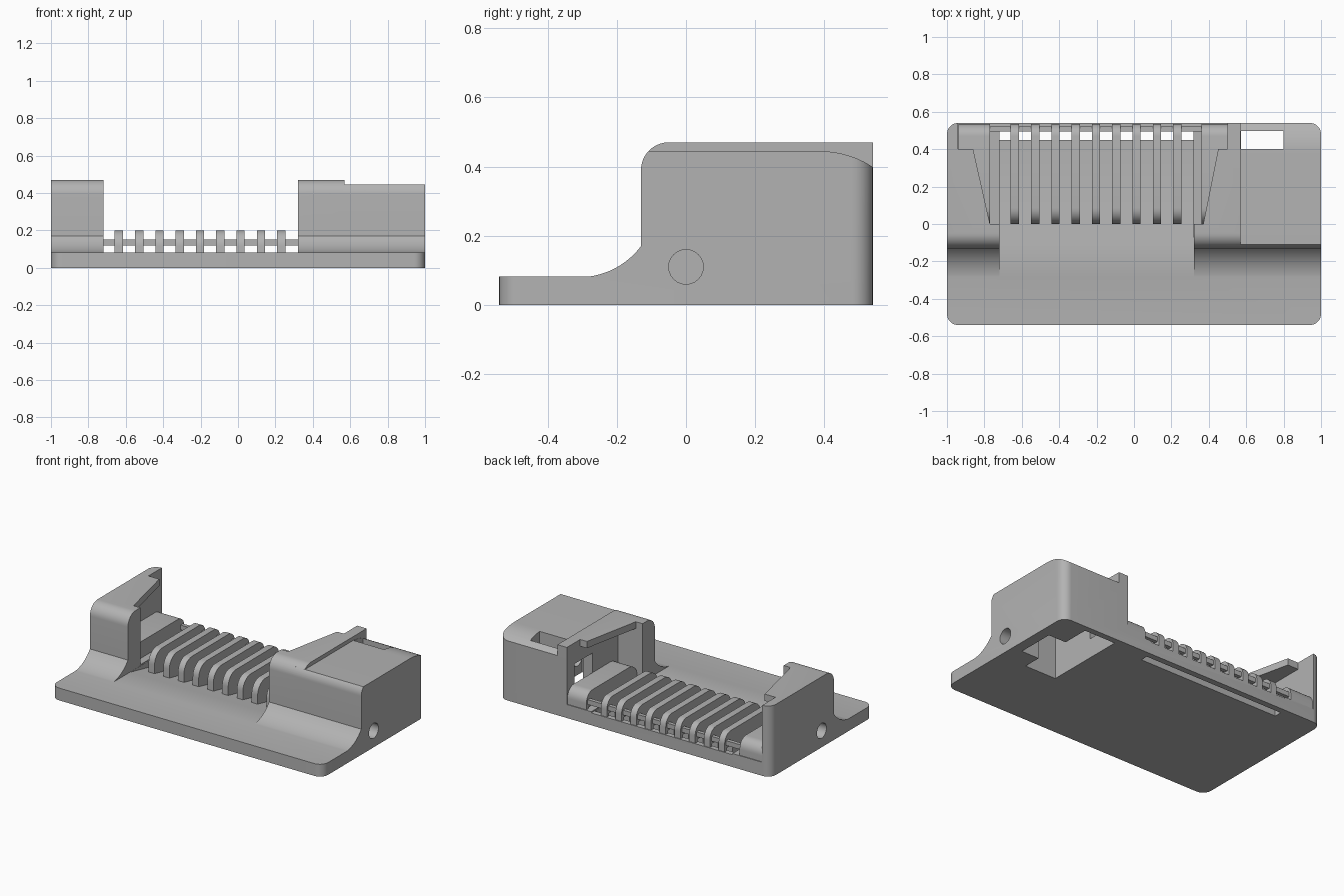
import bpy, bmesh, math
from mathutils import Vector

old = bpy.data.objects.get("Cube")
if old:
    bpy.data.objects.remove(old, do_unlink=True)

grey = bpy.data.materials.new("plain_grey")
grey.use_nodes = True
colour = (0.45, 0.45, 0.45, 1)
grey.diffuse_color = colour
grey.node_tree.nodes["Principled BSDF"].inputs["Base Color"].default_value = colour


def prism(name, points, lo, hi, axis="x"):
    """Extrude an outline: (y, z) along x, or (x, y) along z."""
    bm = bmesh.new()
    place = (lambda p: (lo, p[0], p[1])) if axis == "x" else (lambda p: (p[0], p[1], lo))
    face = bm.faces.new([bm.verts.new(place(p)) for p in points])
    move = Vector((hi - lo, 0, 0)) if axis == "x" else Vector((0, 0, hi - lo))
    made = bmesh.ops.extrude_face_region(bm, geom=[face])
    bmesh.ops.translate(bm, vec=move, verts=[v for v in made["geom"] if isinstance(v, bmesh.types.BMVert)])
    bmesh.ops.recalc_face_normals(bm, faces=bm.faces)
    mesh = bpy.data.meshes.new(name)
    bm.to_mesh(mesh)
    bm.free()
    mesh.materials.append(grey)
    obj = bpy.data.objects.new(name, mesh)
    bpy.context.collection.objects.link(obj)
    return obj


def box(name, x0, x1, y0, y1, z0, z1):
    return prism(name, [(x0, y0), (x1, y0), (x1, y1), (x0, y1)], z0, z1, "z")


def arc(cy, cz, ry, rz, start, end, steps=10):
    angles = [math.radians(start + (end - start) * i / steps) for i in range(steps + 1)]
    return [(cy + ry * math.cos(a), cz + rz * math.sin(a)) for a in angles]


def combine(target, tool, operation):
    bpy.context.view_layer.objects.active = target
    mod = target.modifiers.new("cut", "BOOLEAN")
    mod.operation, mod.solver, mod.object = operation, "EXACT", tool
    bpy.ops.object.modifier_apply(modifier=mod.name)
    bpy.data.objects.remove(tool, do_unlink=True)


def smooth(obj):
    bpy.ops.object.select_all(action="DESELECT")
    obj.select_set(True)
    bpy.context.view_layer.objects.active = obj
    bpy.ops.object.shade_smooth_by_angle(angle=math.radians(30))


# Base slab with two raised ends that sweep up from the front
body = box("body", -1.1, 1.1, -0.6, 0.6, 0, 0.082)
sweep_angle = math.degrees(math.atan2(-0.135, 0.18))
sweep = [(-0.33, 0.03)] + arc(-0.31, 0.305, 0.225, 0.225, -90, sweep_angle)
tall = sweep + arc(-0.05, 0.39, 0.08, 0.08, 180, 90) + [(0.6, 0.47), (0.6, 0.03)]
low = (sweep + arc(-0.05, 0.39, 0.08, 0.08, 180, 137, 6)
       + arc(0.38, 0.295, 0.22, 0.15, 90, 25) + [(0.6, 0.3), (0.6, 0.03)])
for name, outline, x0, x1 in (("right_end", tall, -1.1, -0.72),
                              ("left_end_low", low, 0.5, 1.1),
                              ("left_end_tall", tall, 0.32, 0.57)):
    combine(body, prism(name, outline, x0, x1), "UNION")

# Rounded footprint
radius, foot = 0.06, []
for sx, sy, start in ((1, 1, 0), (-1, 1, 90), (-1, -1, 180), (1, -1, 270)):
    foot += arc(sx * (1 - radius), sy * (0.54 - radius), radius, radius, start, start + 90, 8)
combine(body, prism("footprint", foot, -0.1, 0.7, "z"), "INTERSECT")

# Sunken floor under the ribs and the narrow through slot
floor = [(-0.11, 0.082), (0.085, 0.04), (0.505, 0.04), (0.505, 0.12), (-0.11, 0.12)]
combine(body, prism("floor_cut", floor, -0.719, 0.319), "DIFFERENCE")
combine(body, box("slot_cut", -0.72, 0.32, 0.45, 0.5, -0.1, 0.06), "DIFFERENCE")

# Pockets in both ends, open at the back, under slanted lips
for side, inner, deep, slant0, slant1 in ((-1, -0.70, -0.94, -0.77, -0.86),
                                          (1, 0.30, 0.5, 0.37, 0.45)):
    x0, x1 = sorted((inner, deep))
    combine(body, box("pocket_cut", x0, x1, 0, 0.7, 0.09, 0.425), "DIFFERENCE")
    lip = [(inner, 0), (slant0, 0), (slant1, 0.4), (deep, 0.4), (deep, 0.7), (inner, 0.7)]
    combine(body, prism("lip_cut", lip, 0.4, 0.6, "z"), "DIFFERENCE")

# Hollow below the low end, its top opening and the window to the pocket
hollow = [(0.57, -0.05), (0.8, -0.05), (0.8, 0.07), (0.93, 0.07), (0.93, 0.32),
          (0.8, 0.32), (0.8, 0.5), (0.57, 0.5)]
combine(body, prism("hollow_cut", hollow, -0.1, 0.34, "z"), "DIFFERENCE")
combine(body, box("top_opening_cut", 0.572, 0.798, 0.4, 0.498, 0.3, 0.6), "DIFFERENCE")
combine(body, box("window_cut", 0.47, 0.6, 0.27, 0.46, 0.13, 0.33), "DIFFERENCE")

# Round side holes
for x0, x1 in ((-1.1, -0.8), (0.75, 1.1)):
    ring = arc(0, 0.11, 0.05, 0.05, 0, 345, 23)
    combine(body, prism("side_hole_cut", ring, x0, x1), "DIFFERENCE")
smooth(body)

# Ribs and pocket shelves share one rounded profile
rib = ([(0, 0.03)] + arc(0.085, 0.115, 0.085, 0.085, 180, 90, 8)
       + arc(0.47, 0.13, 0.065, 0.07, 90, 0, 8) + [(0.535, 0.06), (0.51, 0.06), (0.51, 0.1),
                                               (0.45, 0.1), (0.45, 0.03)])
for i in range(9):
    x = -0.637 + 0.1085 * i
    smooth(prism(f"rib_{i + 1}", rib, x - 0.022, x + 0.022))
for name, x0, x1 in (("right_shelf", -0.939, -0.77), ("left_shelf", 0.36, 0.499)):
    smooth(prism(name, rib, x0, x1))

# Cross bar joining the ribs
box("cross_bar", -0.77, 0.36, 0.495, 0.52, 0.12, 0.152)
